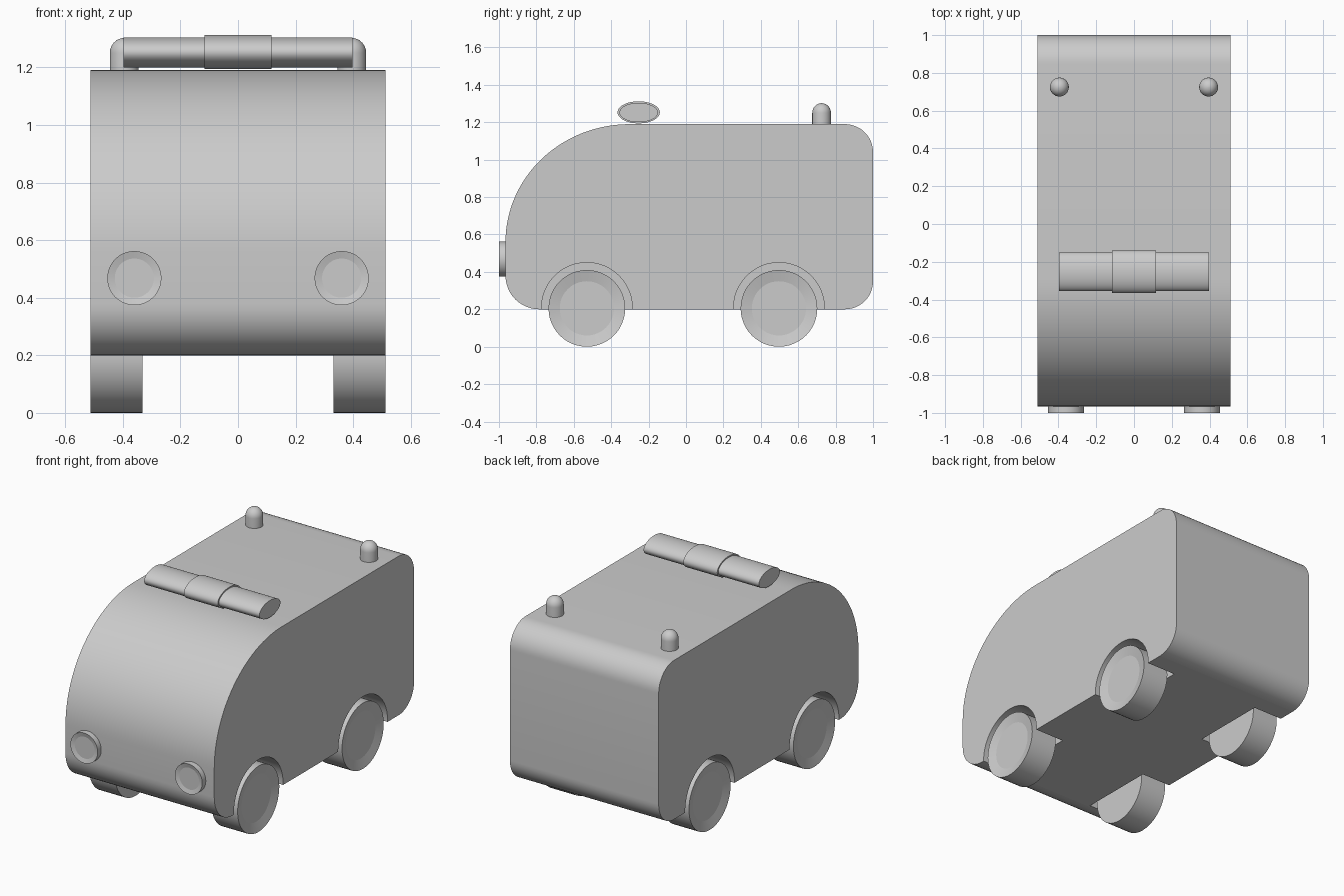
import bpy, bmesh, math
from mathutils import Matrix, Vector

if "Cube" in bpy.data.objects:
    bpy.data.objects.remove(bpy.data.objects["Cube"], do_unlink=True)

grey = bpy.data.materials.new("plain_grey")
grey.use_nodes = True
GREY = (0.6, 0.6, 0.6, 1)
grey.diffuse_color = GREY
grey.node_tree.nodes["Principled BSDF"].inputs["Base Color"].default_value = GREY


def finish(name, bm, matrix=Matrix()):
    bmesh.ops.transform(bm, matrix=matrix, verts=bm.verts)
    bmesh.ops.recalc_face_normals(bm, faces=bm.faces)
    mesh = bpy.data.meshes.new(name)
    bm.to_mesh(mesh)
    bm.free()
    mesh.materials.append(grey)
    obj = bpy.data.objects.new(name, mesh)
    bpy.context.collection.objects.link(obj)
    smooth(obj)
    return obj


def smooth(obj):
    bpy.ops.object.select_all(action="DESELECT")
    obj.select_set(True)
    bpy.context.view_layer.objects.active = obj
    bpy.ops.object.shade_smooth_by_angle(angle=math.radians(30))
    for face in obj.data.polygons:
        if len(face.vertices) > 4:
            face.use_smooth = False


def skin(bm, rings):
    """Bridge equal rings of points and cap both ends."""
    loops = [[bm.verts.new(p) for p in ring] for ring in rings]
    for a, b in zip(loops, loops[1:]):
        for i in range(len(a)):
            j = (i + 1) % len(a)
            bm.faces.new((a[i], a[j], b[j], b[i]))
    bm.faces.new(loops[0])
    bm.faces.new(loops[-1])


def prism(name, outline, half_width):
    bm = bmesh.new()
    skin(bm, [[(x, y, z) for y, z in outline] for x in (-half_width, half_width)])
    return finish(name, bm)


def lathe(name, profile, location, direction, sides=48):
    """Turn (radius, height) points around an axis."""
    bm = bmesh.new()
    turns = [2 * math.pi * i / sides for i in range(sides)]
    skin(bm, [[(r * math.cos(t), r * math.sin(t), h) for t in turns] for r, h in profile])
    spin = Vector((0, 0, 1)).rotation_difference(Vector(direction)).to_matrix().to_4x4()
    return finish(name, bm, Matrix.Translation(location) @ spin)


def arc(cy, cz, ry, rz, start, end, steps):
    angles = [math.radians(start + (end - start) * i / steps) for i in range(steps + 1)]
    return [(cy + ry * math.cos(a), cz + rz * math.sin(a)) for a in angles]


# Body: rounded side outline with a long curved nose
outline = (arc(0.85, 0.35, 0.15, 0.15, -90, 0, 12)
           + arc(0.85, 1.04, 0.15, 0.15, 0, 90, 12)
           + arc(-0.30, 0.56, 0.665, 0.63, 90, 180, 28)
           + arc(-0.785, 0.38, 0.18, 0.18, 180, 270, 12))
body = prism("body", outline, 0.512)

# Wheels with dished hubs, and wheel wells cut from the body
for end, y in (("front", -0.53), ("rear", 0.497)):
    for side, s in (("left", 1), ("right", -1)):
        cutter = lathe("well_cutter", [(0.243, 0.31), (0.243, 0.6)],
                       (0, y, 0.207), (s, 0, 0))
        cut = body.modifiers.new("wheel_well", "BOOLEAN")
        cut.object = cutter
        cut.solver = "EXACT"
        bpy.context.view_layer.objects.active = body
        bpy.ops.object.modifier_apply(modifier=cut.name)
        bpy.data.objects.remove(cutter, do_unlink=True)
        lathe(f"{end}_{side}_wheel",
              [(0.205, 0.332), (0.205, 0.512), (0.145, 0.497)],
              (0, y, 0.205), (s, 0, 0))
smooth(body)

for side, s in (("left", 1), ("right", -1)):
    # Headlights with a shallow dish
    lathe(f"{side}_headlight", [(0.094, 0.9), (0.094, 1.0), (0.068, 0.993)],
          (s * 0.36, 0, 0.468), (0, -1, 0))
    # Domed rear beacons
    dome = arc(0, 1.25, 0.05, 0.052, 0, 87, 10)
    lathe(f"{side}_beacon", [(0.05, 1.17)] + dome, (s * 0.395, 0.725, 0), (0, 0, 1), 32)

# Roof light bar and its wider middle band
prism("light_bar", arc(-0.253, 1.252, 0.103, 0.052, 0, 354, 59), 0.397)
prism("light_bar_band", arc(-0.253, 1.253, 0.113, 0.059, 0, 354, 59), 0.117)
